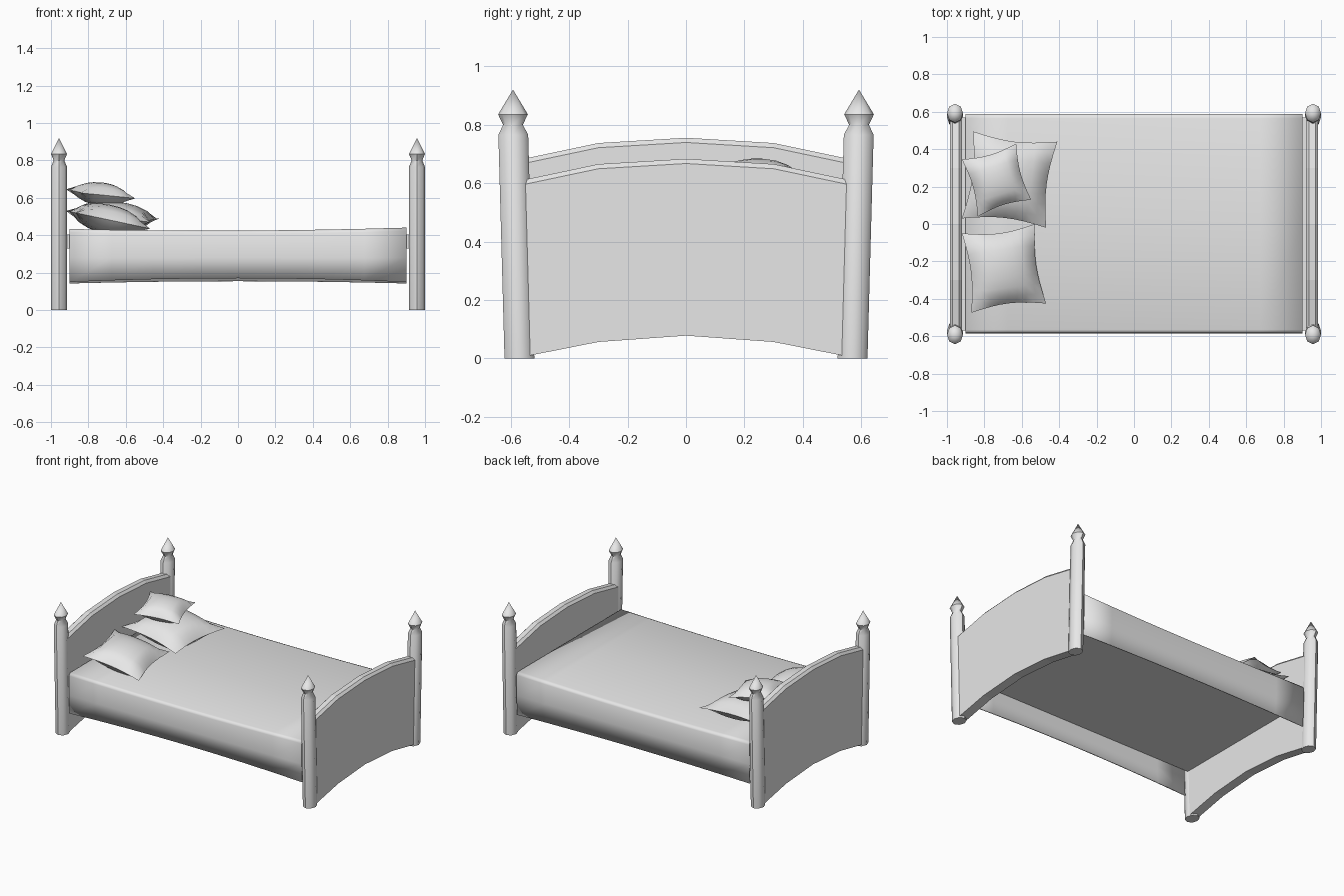
import bpy
import math
from mathutils import Vector

cube = bpy.data.objects.get("Cube")
if cube:
    bpy.data.objects.remove(cube, do_unlink=True)

grey = bpy.data.materials.new("light_grey")
grey.use_nodes = True
grey.diffuse_color = (0.8, 0.8, 0.8, 1)
grey.node_tree.nodes["Principled BSDF"].inputs["Base Color"].default_value = (0.8, 0.8, 0.8, 1)


def build(name, verts, faces, angle=None):
    mesh = bpy.data.meshes.new(name)
    mesh.from_pydata(verts, [], faces)
    mesh.materials.append(grey)
    obj = bpy.data.objects.new(name, mesh)
    bpy.context.collection.objects.link(obj)
    bpy.ops.object.select_all(action='DESELECT')
    obj.select_set(True)
    bpy.context.view_layer.objects.active = obj
    bpy.ops.object.mode_set(mode='EDIT')
    bpy.ops.mesh.select_all(action='SELECT')
    bpy.ops.mesh.remove_doubles(threshold=0.0005)
    bpy.ops.mesh.normals_make_consistent(inside=False)
    bpy.ops.object.mode_set(mode='OBJECT')
    if angle:
        bpy.ops.object.shade_smooth_by_angle(angle=math.radians(angle))
    return obj


def loft(rings, closed=True):
    """Join equal rings of points into one strip of quads."""
    n = len(rings[0])
    verts = [p for ring in rings for p in ring]
    faces = []
    for r in range(len(rings) - 1):
        for i in range(n if closed else n - 1):
            j = (i + 1) % n
            faces.append((r * n + i, r * n + j, (r + 1) * n + j, (r + 1) * n + i))
    return verts, faces


# Corner posts: eight-sided, leaning outward, with pointed finials
POST = [(0, 1), (0.765, 1), (0.8, 0.66), (0.835, 1), (0.92, 0)]
SIDES = 8


def post(name, sx, sy):
    rings = []
    for z, r in POST:
        cy = 0.57 + 0.022 * min(z / 0.8, 1)
        rings.append([(sx * 0.957 + 0.043 * r * math.cos(math.tau * i / SIDES),
                       sy * cy + 0.051 * r * math.sin(math.tau * i / SIDES), z)
                      for i in range(SIDES)])
    verts, faces = loft(rings)
    faces.append(tuple(range(SIDES)))
    build(name, verts, faces, 46)


for sx, end in ((-1, "head"), (1, "foot")):
    for sy, side in ((-1, "right"), (1, "left")):
        post(f"{end}_{side}_post", sx, sy)


# End boards: arched top with chamfered edges, arched bottom
def board(name, sx, peak):
    rings = []
    for y, drop in ((-0.57, 0.075), (-0.3, 0.018), (0, 0), (0.3, 0.018), (0.57, 0.075)):
        top = peak - drop
        low = 0.078 - drop * (1.2 if drop < 0.05 else 1)
        rings.append([(sx * x, y, z) for x, z in
                      ((0.92, low), (0.92, top - 0.016), (0.935, top),
                       (0.97, top), (0.985, top - 0.016), (0.985, low))])
    verts, faces = loft(rings)
    last = len(verts) - 6
    faces += [tuple(range(6)), tuple(range(last, last + 6))]
    build(name, verts, faces)


board("headboard", -1, 0.755)
board("footboard", 1, 0.683)

# Bed base slab between the boards
slab = [[(x, y, z) for y, z in ((-0.57, 0.33), (0.57, 0.33), (0.57, 0.405), (-0.57, 0.405))]
        for x in (-0.92, 0.92)]
v, f = loft(slab)
build("bed_base", v, f + [(0, 1, 2, 3), (4, 5, 6, 7)])

# Cover: sheet with rounded shoulders hanging down both sides, sagging mid-length
rings = []
for i in range(9):
    x = -0.9 + 1.8 * i / 8
    sag = 1 - (x / 0.9) ** 2
    top = 0.437 + 0.004 * x - 0.012 * sag
    rings.append([(x, -0.578, 0.15 + 0.02 * sag), (x, -0.585, 0.28), (x, -0.584, top - 0.018),
                  (x, -0.578, top - 0.005), (x, -0.565, top), (x, 0, top), (x, 0.565, top),
                  (x, 0.582, top - 0.005), (x, 0.589, top - 0.018), (x, 0.589, 0.28),
                  (x, 0.582, 0.142 + 0.012 * sag)])
v, f = loft(rings, closed=False)
cover = build("bed_cover", v, f, 60)
# Make the sheet face outward, then thicken it inward
if sum(p.normal.z * p.area for p in cover.data.polygons) < 0:
    cover.data.flip_normals()
thick = cover.modifiers.new("thickness", 'SOLIDIFY')
thick.thickness = 0.008
thick.offset = -1


# Pillows: four pinched corners with a puffed middle
def pillow(name, corners, puff, n=8):
    a, b, c, d = [Vector(p) for p in corners]
    up = (b - a).cross(d - a).normalized()
    if up.z < 0:
        up.negate()
    centre = (a + b + c + d) / 4
    verts, faces = [], []
    for side in (1, -1):
        start = len(verts)
        for i in range(n + 1):
            for j in range(n + 1):
                u, w = i / n, j / n
                p = (a * (1 - u) + b * u) * (1 - w) + (d * (1 - u) + c * u) * w
                s, t = 2 * u - 1, 2 * w - 1
                pinch = 0.12 * max(s * s * (1 - t * t), t * t * (1 - s * s))
                p = p + (centre - p) * pinch
                bulge = max((1 - s * s) * (1 - t * t), 0) ** 0.6
                verts.append(p + up * side * puff * bulge)
        for i in range(n):
            for j in range(n):
                k = start + i * (n + 1) + j
                faces.append((k, k + 1, k + n + 2, k + n + 1))
    build(name, verts, faces, 60)


pillow("right_pillow", [(-0.92, -0.05, 0.53), (-0.53, 0.0, 0.46),
                        (-0.47, -0.425, 0.435), (-0.87, -0.475, 0.52)], 0.078)
pillow("left_pillow", [(-0.86, 0.495, 0.53), (-0.41, 0.44, 0.487),
                       (-0.47, -0.02, 0.47), (-0.92, 0.03, 0.52)], 0.08)
pillow("small_top_pillow", [(-0.92, 0.345, 0.645), (-0.63, 0.43, 0.615),
                            (-0.55, 0.13, 0.597), (-0.835, 0.04, 0.625)], 0.062)
